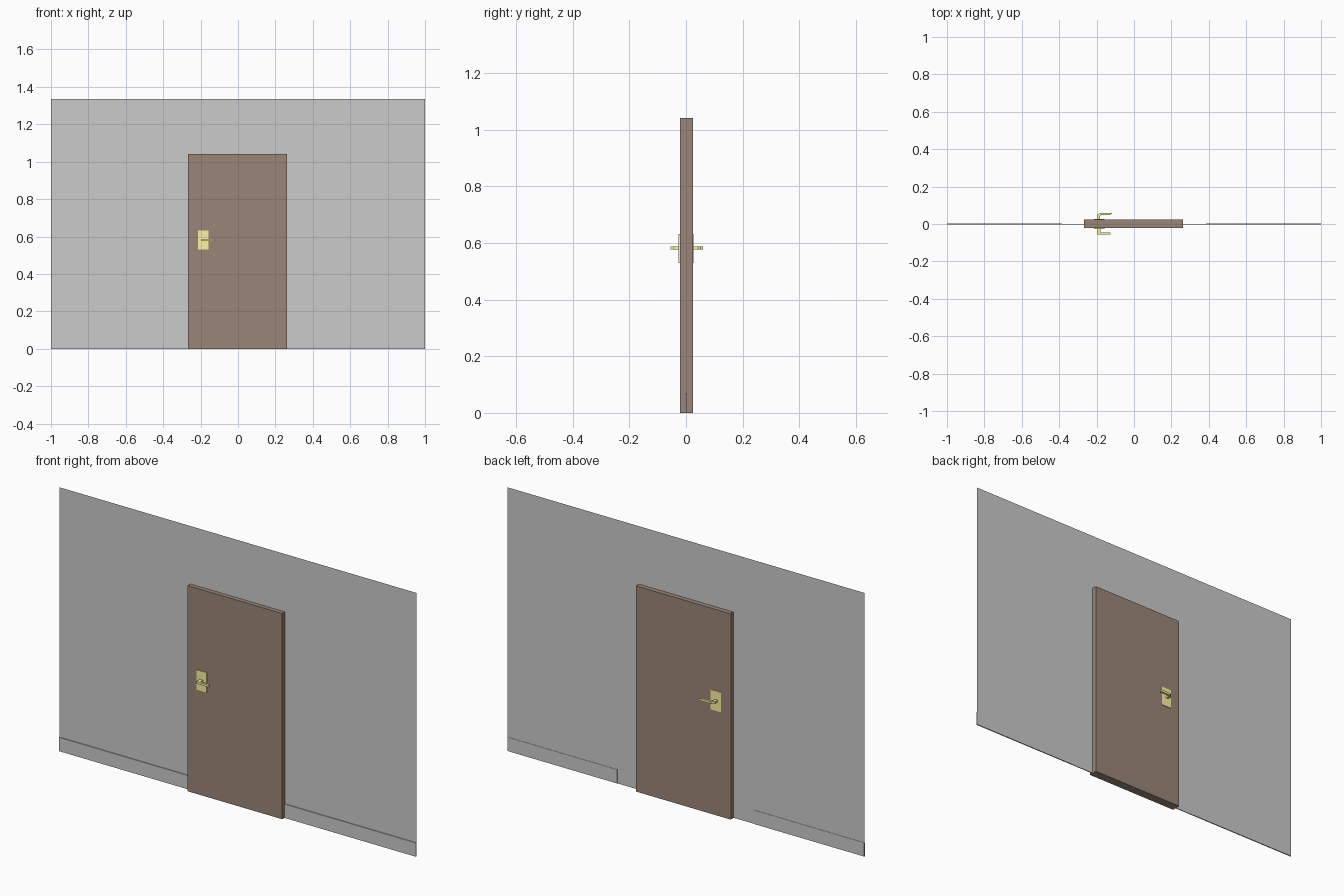
import bpy, bmesh

if "Cube" in bpy.data.objects:
    bpy.data.objects.remove(bpy.data.objects["Cube"])


def material(name, color):
    m = bpy.data.materials.new(name)
    m.diffuse_color = (*color, 1)
    m.use_nodes = True
    m.node_tree.nodes["Principled BSDF"].inputs["Base Color"].default_value = m.diffuse_color
    return m


wood = material("dark_wood", (0.32, 0.235, 0.185))
brass = material("brass", (0.98, 0.9, 0.36))


def finish(name, bm, mat=None):
    bmesh.ops.recalc_face_normals(bm, faces=bm.faces)
    mesh = bpy.data.meshes.new(name)
    bm.to_mesh(mesh)
    bm.free()
    ob = bpy.data.objects.new(name, mesh)
    bpy.context.collection.objects.link(ob)
    if mat:
        mesh.materials.append(mat)
    return ob


def box(name, lo, hi, mat=None):
    bm = bmesh.new()
    bmesh.ops.create_cube(bm, size=1)
    for v in bm.verts:
        v.co = [(a + b) / 2 + c * (b - a) for a, b, c in zip(lo, hi, v.co)]
    return finish(name, bm, mat)


def prism(name, outline, z0, z1, mat=None):
    # extrude an xy outline upwards
    bm = bmesh.new()
    face = bm.faces.new([bm.verts.new((x, y, z0)) for x, y in outline])
    new = bmesh.ops.extrude_face_region(bm, geom=[face])["geom"]
    verts = [v for v in new if isinstance(v, bmesh.types.BMVert)]
    bmesh.ops.translate(bm, verts=verts, vec=(0, 0, z1 - z0))
    return finish(name, bm, mat)


# wall sheet with the doorway left open
bm = bmesh.new()
wall = [(-1, 0), (-0.262, 0), (-0.262, 1.038), (0.26, 1.038),
        (0.26, 0), (1, 0), (1, 1.335), (-1, 1.335)]
bm.faces.new([bm.verts.new((x, 0, z)) for x, z in wall])
finish("wall", bm)

# skirting boards: front ones meet the door, back ones stop short
for side, s in (("left", -1), ("right", 1)):
    for face, inner, y0, y1 in (("front", 0.26, -0.004, 0), ("back", 0.385, 0, 0.0015)):
        x0, x1 = sorted((s * inner, s))
        box(f"skirting_{face}_{side}", (x0, y0, 0), (x1, y1, 0.07))

# door leaf and its narrow closing edge
box("door", (-0.262, -0.022, 0), (0.263, 0.024, 1.042), wood)
box("door_edge", (-0.267, -0.021, 0), (-0.262, 0.023, 1.041), wood)

# lock plates
box("lock_plate_front", (-0.214, -0.026, 0.53), (-0.157, -0.022, 0.631), brass)
box("lock_plate_back", (-0.214, 0.024, 0.53), (-0.157, 0.027, 0.631), brass)

# lever handles: stem bending into a lever
prism("lever_front", [(-0.195, -0.055), (-0.125, -0.055), (-0.125, -0.045),
                      (-0.179, -0.045), (-0.179, -0.024), (-0.195, -0.024)],
      0.577, 0.588, brass)
prism("lever_back", [(-0.196, 0.025), (-0.196, 0.048), (-0.182, 0.06), (-0.115, 0.06),
                     (-0.125, 0.049), (-0.175, 0.049), (-0.182, 0.042), (-0.182, 0.025)],
      0.577, 0.588, brass)
